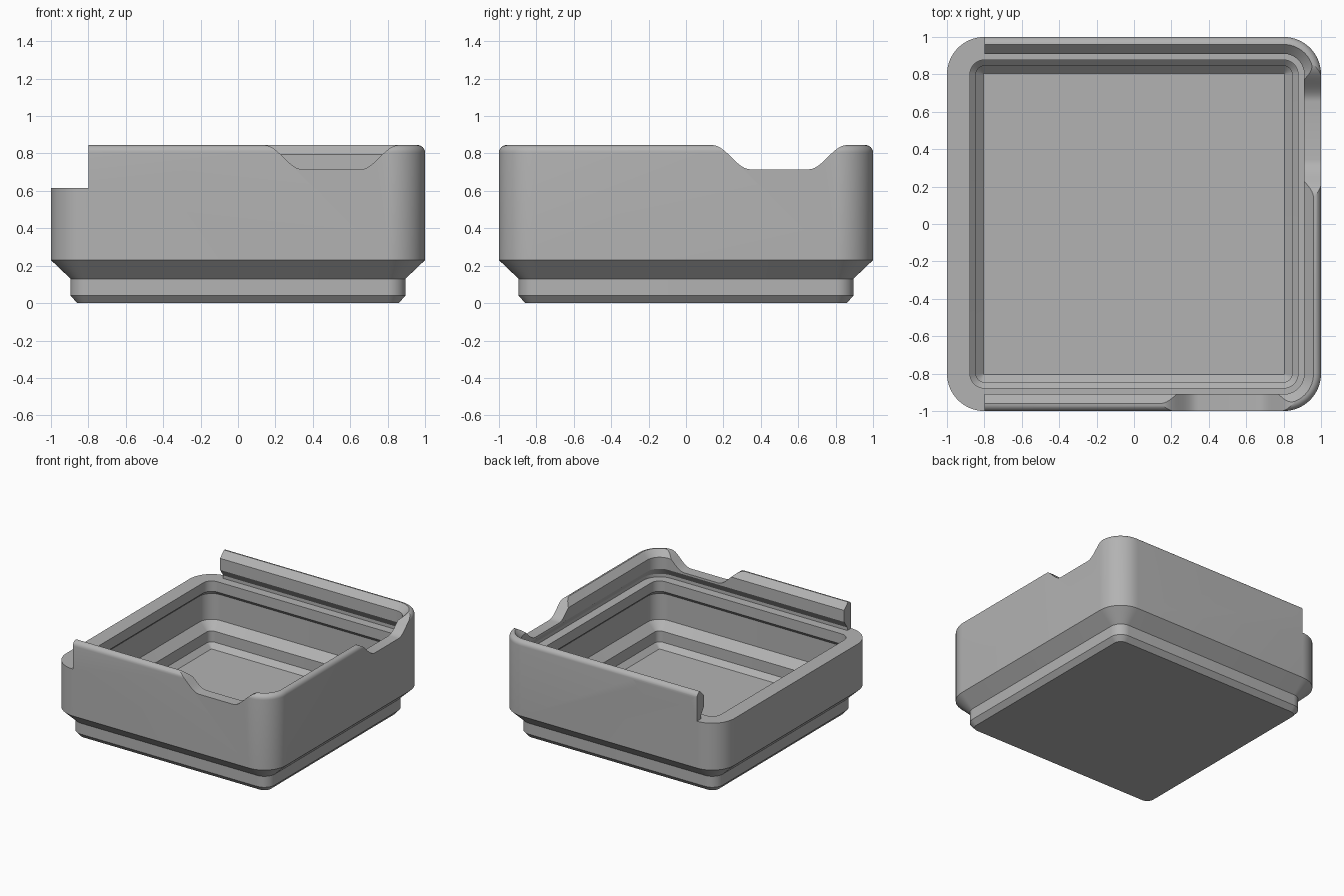
import bpy, bmesh, math
from mathutils import Matrix

cube = bpy.data.objects.get("Cube")
if cube:
    bpy.data.objects.remove(cube, do_unlink=True)

CORNER = 0.8      # every ring's corner arcs share this centre
TOP, RIM = 0.845, 0.615

grey = bpy.data.materials.new("plain grey")
grey.use_nodes = True
grey.diffuse_color = (0.45, 0.45, 0.45, 1)
grey.node_tree.nodes["Principled BSDF"].inputs["Base Color"].default_value = (0.45, 0.45, 0.45, 1)


def make_object(name, bm):
    bmesh.ops.recalc_face_normals(bm, faces=bm.faces)
    mesh = bpy.data.meshes.new(name)
    bm.to_mesh(mesh)
    bm.free()
    mesh.materials.append(grey)
    obj = bpy.data.objects.new(name, mesh)
    bpy.context.collection.objects.link(obj)
    return obj


def ring(bm, half, z, steps=14):
    """Rounded square loop of vertices."""
    r = half - CORNER
    loop = []
    for quarter in range(4):
        base = quarter * math.pi / 2
        mid = base + math.pi / 4
        cx = math.copysign(CORNER, math.cos(mid))
        cy = math.copysign(CORNER, math.sin(mid))
        for i in range(steps + 1):
            a = base + math.pi / 2 * i / steps
            loop.append(bm.verts.new((cx + r * math.cos(a), cy + r * math.sin(a), z)))
    return loop


def loft(name, profile):
    bm = bmesh.new()
    rings = [ring(bm, h, z) for h, z in profile]
    for low, high in zip(rings, rings[1:]):
        n = len(low)
        for i in range(n):
            j = (i + 1) % n
            bm.faces.new((low[i], low[j], high[j], high[i]))
    bm.faces.new(rings[0])
    bm.faces.new(rings[-1])
    return make_object(name, bm)


def prism(name, outline, y0, y1, angle=0):
    """Extrude an x-z outline along y, then turn it about z."""
    bm = bmesh.new()
    face = bm.faces.new([bm.verts.new((x, y0, z)) for x, z in outline])
    out = bmesh.ops.extrude_face_region(bm, geom=[face])
    moved = [v for v in out["geom"] if isinstance(v, bmesh.types.BMVert)]
    bmesh.ops.translate(bm, vec=(0, y1 - y0, 0), verts=moved)
    bm.transform(Matrix.Rotation(angle, 4, "Z"))
    obj = make_object(name, bm)
    obj.hide_render = True
    return obj


# Outside: stacking foot, flared shoulder, wall and rounded top edge
fillet = 0.04
outside = [(0.86, 0), (0.895, 0.04), (0.895, 0.13), (1, 0.23)]
for i in range(7):
    a = math.pi / 2 * i / 6
    outside.append((1 - fillet + fillet * math.cos(a), TOP - fillet + fillet * math.sin(a)))

# Inside: rail bevel, undercut lid groove, ledge, cavity and floor
inside = [(0.91, 0.795), (0.91, 0.70), (0.95, 0.64), (0.95, RIM),
          (0.877, RIM), (0.877, 0.53), (0.91, 0.497), (0.91, 0.285),
          (0.845, 0.22), (0.845, 0.13), (0.805, 0.09)]
box = loft("box_body", outside + inside)

# Finger scoops in three sides
slope = [(0.14 + 0.205 * i / 12, 0.78 + 0.065 * math.cos(math.pi * i / 12)) for i in range(13)]
scoop = slope + [(1 - x, z) for x, z in reversed(slope)]
scoop += [(0.86, 1), (0.14, 1)]
cutters = [prism("scoop_cutter", scoop, -1.1, -0.7, k * math.pi / 2) for k in range(3)]

# Open side where the lid slides in
opening = [(-1.1, RIM), (-CORNER, RIM), (-CORNER, 1), (-1.1, 1)]
cutters.append(prism("lid_opening_cutter", opening, -1.1, 1.1))

bpy.ops.object.select_all(action="DESELECT")
bpy.context.view_layer.objects.active = box
box.select_set(True)
for cutter in cutters:
    mod = box.modifiers.new("cut", "BOOLEAN")
    mod.operation = "DIFFERENCE"
    mod.solver = "EXACT"
    mod.object = cutter
    bpy.ops.object.modifier_apply(modifier=mod.name)
    bpy.data.objects.remove(cutter, do_unlink=True)

bpy.ops.object.shade_smooth_by_angle(angle=math.radians(25))
